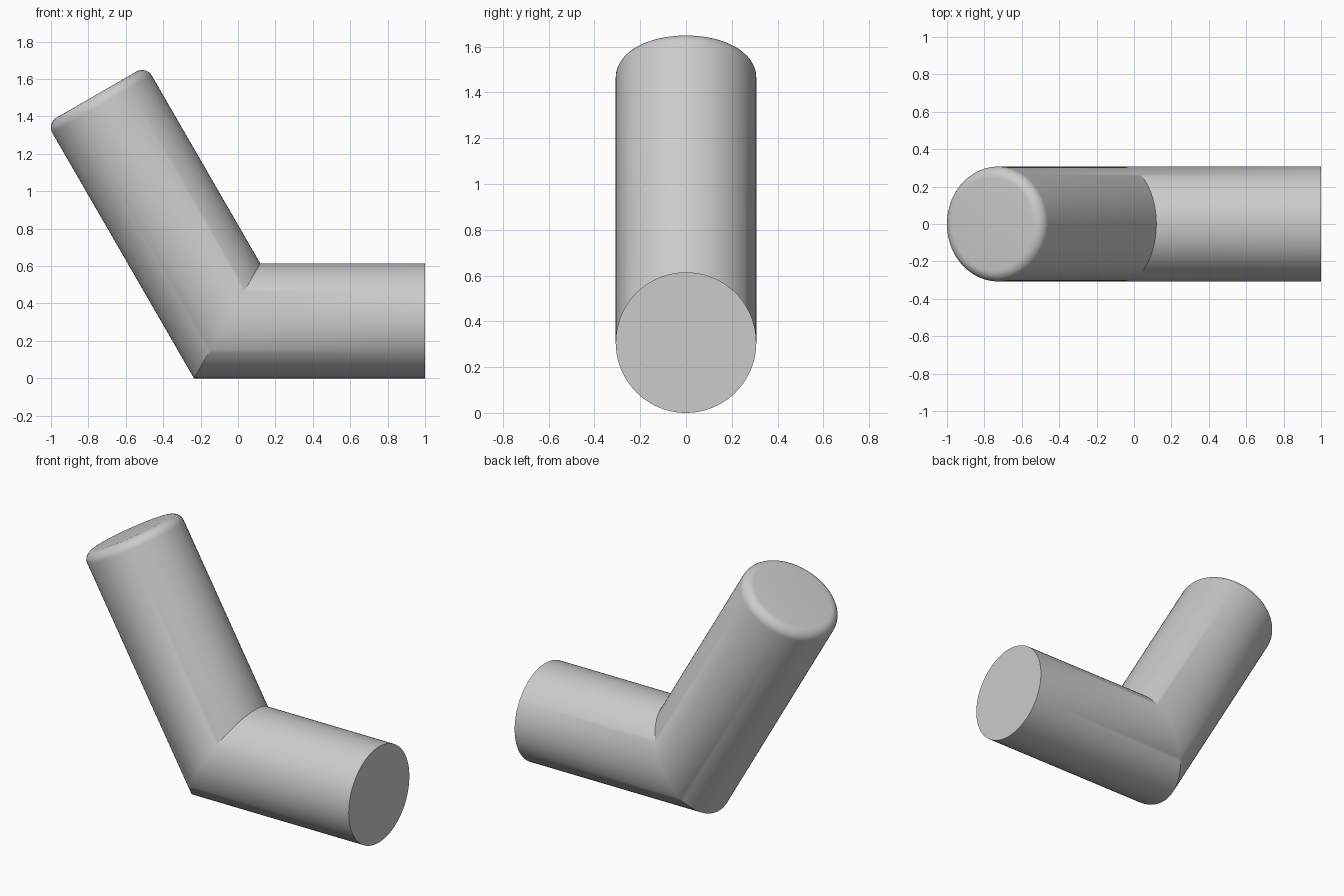
import bpy, bmesh, math
from mathutils import Vector

cube = bpy.data.objects.get("Cube")
if cube:
    bpy.data.objects.remove(cube, do_unlink=True)

RADIUS, BEVEL, ARM, SEGMENTS = 0.307, 0.06, 1.397, 96
bend = Vector((-0.058, 0, RADIUS))
arm_dir = Vector((-0.5, 0, math.sqrt(0.75)))
arm_side = Vector((math.sqrt(0.75), 0, 0.5))
up = Vector((0, 0, 1))
mitre_side = Vector((math.tan(math.radians(30)), 0, 1))

grey = bpy.data.materials.new("Plain grey")
grey.use_nodes = True
color = (0.6, 0.6, 0.6, 1)
grey.diffuse_color = color
grey.node_tree.nodes["Principled BSDF"].inputs["Base Color"].default_value = color

bm = bmesh.new()


def ring(center, side, radius):
    """Ring of vertices spanned by the y axis and a side vector."""
    verts = []
    for i in range(SEGMENTS):
        a = math.tau * i / SEGMENTS
        offset = side * math.cos(a) + Vector((0, math.sin(a), 0))
        verts.append(bm.verts.new(center + offset * radius))
    return verts


# Horizontal pipe: flat end to mitred joint
rings = [ring(Vector((1, 0, RADIUS)), up, RADIUS),
         ring(bend, mitre_side, RADIUS)]

# Slanted pipe: joint to rounded rim
for i in range(9):
    a = math.pi / 2 * i / 8
    along = ARM - BEVEL + BEVEL * math.sin(a)
    rings.append(ring(bend + arm_dir * along, arm_side,
                      RADIUS - BEVEL + BEVEL * math.cos(a)))

# Walls and end caps
for lower, upper in zip(rings, rings[1:]):
    for i in range(SEGMENTS):
        j = (i + 1) % SEGMENTS
        bm.faces.new((lower[i], lower[j], upper[j], upper[i]))
bm.faces.new(rings[0])
bm.faces.new(rings[-1])
bmesh.ops.recalc_face_normals(bm, faces=bm.faces)

mesh = bpy.data.meshes.new("elbow_pipe")
bm.to_mesh(mesh)
bm.free()
mesh.materials.append(grey)
pipe = bpy.data.objects.new("elbow_pipe", mesh)
bpy.context.collection.objects.link(pipe)

# Smooth walls with crisp end and joint edges
bpy.ops.object.select_all(action='DESELECT')
pipe.select_set(True)
bpy.context.view_layer.objects.active = pipe
bpy.ops.object.shade_smooth_by_angle(angle=math.radians(30))
